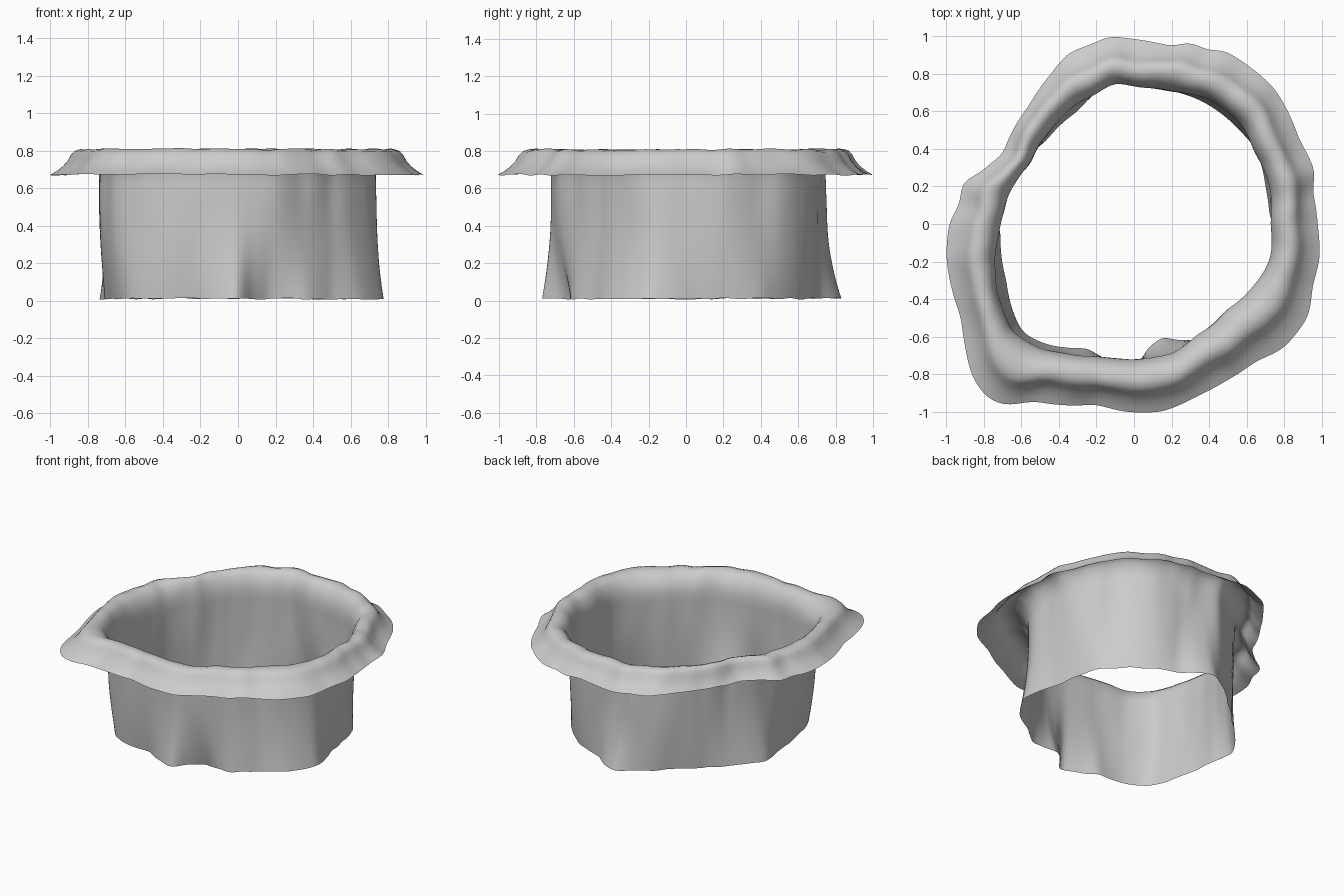
import bpy, bmesh, math
from mathutils import Vector, noise

if "Cube" in bpy.data.objects:
    bpy.data.objects.remove(bpy.data.objects["Cube"])

N = 240

# Plan outlines (x, y) read anticlockwise
OUTER = [(0.98, -.02), (.95, .18), (.965, .28), (.88, .45), (.75, .72), (.6, .85), (.47, .93),
         (.4, .92), (.3, .97), (.2, .945), (0, .985), (-.13, 1.0), (-.22, .96), (-.35, .91),
         (-.45, .79), (-.56, .63), (-.7, .37), (-.82, .27), (-.91, .23), (-.93, .1), (-.98, .02),
         (-1.0, -.17), (-.97, -.35), (-.92, -.5), (-.9, -.65), (-.86, -.82), (-.78, -.93),
         (-.68, -.97), (-.55, -.94), (-.2, -.96), (-.05, -1.0), (.15, -1.0), (.35, -.91),
         (.5, -.83), (.65, -.73), (.8, -.66), (.93, -.49), (.95, -.33), (.99, -.18)]
WALL = [(.73, 0), (.73, .1), (.71, .25), (.64, .4), (.59, .5), (.51, .59), (.37, .68), (.2, .70),
        (.05, .73), (-.1, .75), (-.22, .69), (-.35, .60), (-.46, .47), (-.56, .32), (-.64, .2),
        (-.69, .1), (-.72, -.05), (-.74, -.18), (-.73, -.35), (-.66, -.56), (-.47, -.67),
        (-.2, -.70), (0, -.72), (.22, -.68), (.35, -.58), (.5, -.46), (.62, -.35), (.73, -.18)]
FOOT = [(.72, .05), (.70, .2), (.65, .4), (.58, .48), (.5, .56), (.37, .65), (.2, .71), (.1, .80),
        (0, .84), (-.1, .77), (-.3, .60), (-.47, .44), (-.61, .31), (-.74, .13), (-.71, -.05),
        (-.68, -.3), (-.64, -.48), (-.59, -.58), (-.47, -.64), (-.25, -.66), (-.1, -.74),
        (0, -.78), (.07, -.66), (.15, -.6), (.25, -.62), (.36, -.61), (.5, -.49), (.65, -.4),
        (.78, -.2)]


def radii(points):
    """Resample an outline as radius per angle, lightly smoothed."""
    tau = math.tau
    polar = sorted((math.atan2(y, x) % tau, math.hypot(x, y)) for x, y in points)
    polar = [(polar[-1][0] - tau, polar[-1][1])] + polar + [(polar[0][0] + tau, polar[0][1])]
    out = []
    for i in range(N):
        a = tau * i / N
        for (a0, r0), (a1, r1) in zip(polar, polar[1:]):
            if a0 <= a <= a1:
                out.append(r0 + (r1 - r0) * (a - a0) / max(a1 - a0, 1e-6))
                break
    for _ in range(3):
        out = [(out[i - 1] + 2 * out[i] + out[(i + 1) % N]) / 4 for i in range(N)]
    return out


outer, wall, foot = radii(OUTER), radii(WALL), radii(FOOT)

# Rim profile: fraction from wall to outer edge, and height
RIM = [(0, .62), (.0, .68), (.05, .73), (.14, .775), (.26, .80), (.40, .808), (.52, .798),
       (.60, .775), (.66, .745), (.76, .715), (.88, .69), (1, .672)]
WALL_STEPS = 14

bm = bmesh.new()
rings = []


def add_ring(radius_at, z, ripple):
    ring = []
    for i in range(N):
        a = math.tau * i / N
        c, s = math.cos(a), math.sin(a)
        r = radius_at(i)
        n = noise.noise(Vector((c * 5, s * 5, z * 2)))
        r += ripple * n
        dz = .008 * noise.noise(Vector((c * 7, s * 7, 3.3)))
        ring.append(bm.verts.new((r * c, r * s, max(0, z + dz))))
    rings.append(ring)


# Draped wall, folds growing towards the foot
for k in range(WALL_STEPS):
    t = k / WALL_STEPS
    w = (1 - t) ** 2.2
    add_ring(lambda i: wall[i] * (1 - w) + foot[i] * w, .01 + .61 * t, .012 * t)

# Rolled lip and flared skirt
for f, z in RIM:
    add_ring(lambda i: wall[i] + (outer[i] - wall[i]) * f, z, .02 * min(1, 4 * f * (1 - f)) + .01 * (1 - f))

for lo, hi in zip(rings, rings[1:]):
    for i in range(N):
        j = (i + 1) % N
        bm.faces.new((lo[i], lo[j], hi[j], hi[i]))

mesh = bpy.data.meshes.new("flared_collar")
bm.to_mesh(mesh)
bm.free()
collar = bpy.data.objects.new("flared_collar", mesh)
bpy.context.collection.objects.link(collar)
for p in mesh.polygons:
    p.use_smooth = True
